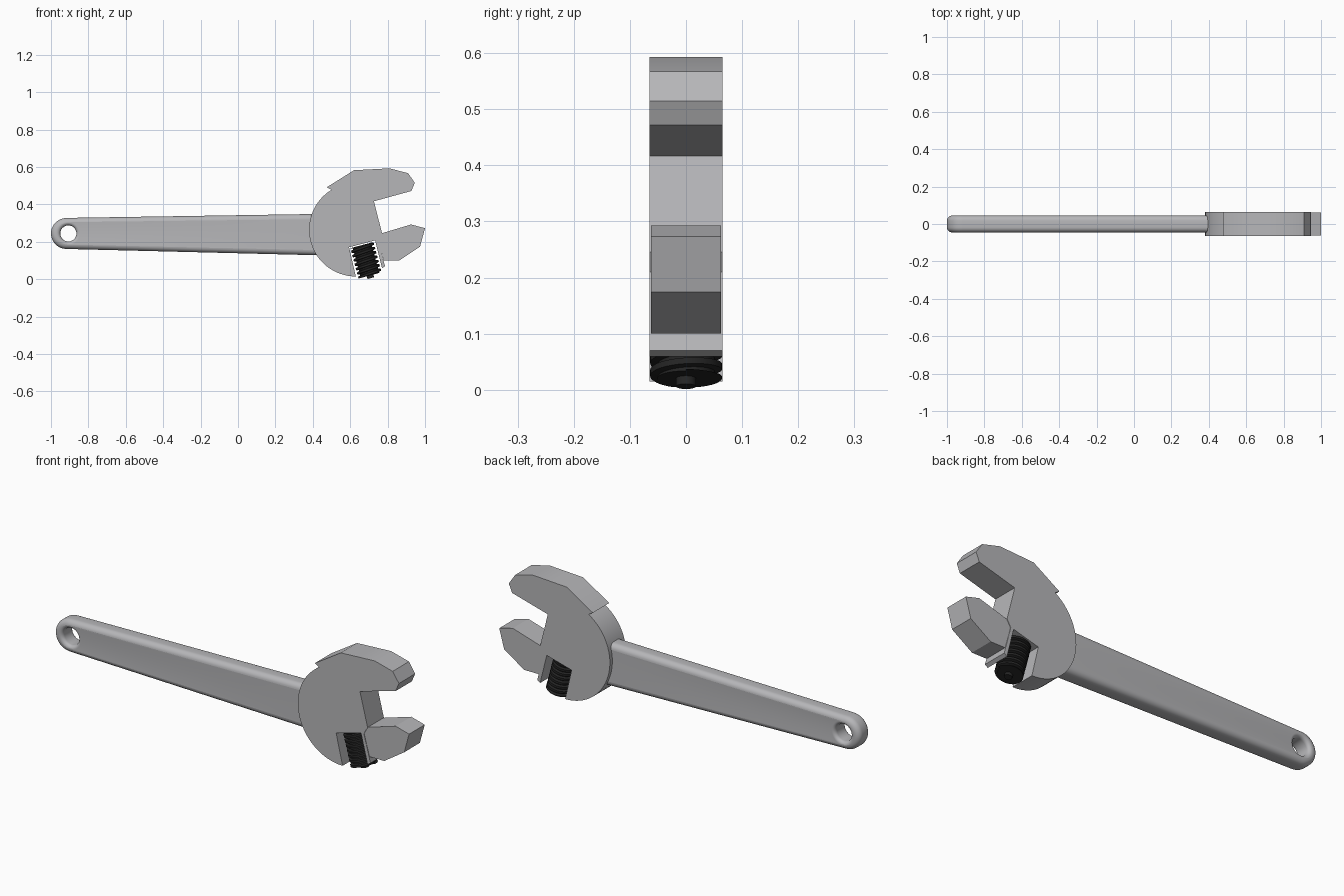
import bpy, bmesh
from math import sin, cos, pi, radians
from mathutils import Vector

if "Cube" in bpy.data.objects:
    bpy.data.objects.remove(bpy.data.objects["Cube"])


def material(name, rgb):
    m = bpy.data.materials.new(name)
    m.diffuse_color = (*rgb, 1)
    m.use_nodes = True
    m.node_tree.nodes["Principled BSDF"].inputs["Base Color"].default_value = m.diffuse_color
    return m


steel = material("steel grey", (0.47, 0.47, 0.485))
black = material("black screw", (0.018, 0.018, 0.018))


def finish(name, bm, mat, angle=30):
    bmesh.ops.recalc_face_normals(bm, faces=bm.faces)
    mesh = bpy.data.meshes.new(name)
    bm.to_mesh(mesh)
    bm.free()
    mesh.materials.append(mat)
    ob = bpy.data.objects.new(name, mesh)
    bpy.context.collection.objects.link(ob)
    bpy.ops.object.select_all(action='DESELECT')
    ob.select_set(True)
    bpy.context.view_layer.objects.active = ob
    bpy.ops.object.shade_smooth_by_angle(angle=radians(angle))
    return ob


def plate(name, pts, half, mat):
    """Extrude an x-z outline between y = -half and y = half."""
    bm = bmesh.new()
    f = bm.faces.new([bm.verts.new((x, -half, z)) for x, z in pts])
    r = bmesh.ops.extrude_face_region(bm, geom=[f])
    vs = [v for v in r["geom"] if isinstance(v, bmesh.types.BMVert)]
    bmesh.ops.translate(bm, verts=vs, vec=(0, 2 * half, 0))
    return finish(name, bm, mat)


# Head with fixed upper jaw, slot for the screw and thin wall beside it
arc = []
for i in range(31):
    a = radians(121.6 + (270 - 121.6) * i / 30)
    arc.append((0.63 + 0.25 * cos(a), 0.265 + 0.25 * sin(a)))
head = arc + [(0.594, 0.171), (0.733, 0.208), (0.77, 0.059), (0.786, 0.07),
              (0.749, 0.21), (0.77, 0.246), (0.727, 0.417), (0.927, 0.472),
              (0.945, 0.515), (0.91, 0.567), (0.81, 0.593), (0.62, 0.583),
              (0.475, 0.492)]
plate("head", head, 0.065, steel)

# Movable lower jaw
jaw = [(0.769, 0.246), (0.925, 0.293), (1.0, 0.273), (0.973, 0.174),
       (0.861, 0.10), (0.779, 0.10), (0.747, 0.215)]
plate("movable_jaw", jaw, 0.0625, steel)

# Handle: rounded tapering bar with a hanging hole, all edges rounded
N, HALF, R = 48, 0.045, 0.028
HX, HZ = -0.915, 0.245


def outer_ring(d):
    pts = []
    for i in range(N // 2 + 1):
        a = pi / 2 + 2 * pi * i / N
        pts.append((HX + (0.085 - d) * cos(a), HZ + (0.083 - d) * sin(a)))
    n = N // 2 - 1
    for i in range(n):
        t = i / (n - 1)
        pts.append((0.48, (0.127 + d) * (1 - t) + (0.35 - d) * t))
    return pts


def hole_ring(d):
    return [(-0.907 + (0.043 + d) * cos(pi / 2 + 2 * pi * i / N),
             HZ + (0.043 + d) * sin(pi / 2 + 2 * pi * i / N)) for i in range(N)]


def rounded_levels(r):
    """(inset, y) pairs running round one edge, from front to back."""
    q = [(r * (1 - sin(pi / 2 * i / 6)), -HALF + r * (1 - cos(pi / 2 * i / 6)))
         for i in range(7)]
    return q + [(d, -y) for d, y in reversed(q)]


rings = [(outer_ring(d), y) for d, y in rounded_levels(R)]
rings += [(hole_ring(d), -y) for d, y in rounded_levels(0.018)]
bm = bmesh.new()
rows = [[bm.verts.new((x, y, z)) for x, z in pts] for pts, y in rings]
for k, row in enumerate(rows):
    nxt = rows[(k + 1) % len(rows)]
    for i in range(N):
        j = (i + 1) % N
        bm.faces.new((row[i], row[j], nxt[j], nxt[i]))
finish("handle", bm, steel, 40)

# Adjusting screw: helical thread about an axis tilted 15 degrees
base = Vector((0.706, 0, 0.0205))
axis = Vector((-sin(radians(15)), 0, cos(radians(15))))
side = Vector((cos(radians(15)), 0, sin(radians(15))))
depth = Vector((0, 1, 0))
LENGTH, TURNS, SEG = 0.168, 7, 40
PITCH = LENGTH / TURNS
tooth = [(0.0, 0.051), (0.3, 0.051), (0.42, 0.064), (0.88, 0.064)]


def at(r, a, s):
    return base + axis * s + (side * cos(a) + depth * sin(a)) * r


bm = bmesh.new()
cols = []
for i in range(SEG + 1):
    a = 2 * pi * i / SEG
    col = [bm.verts.new(base)]
    for turn in range(-1 - (i == SEG), TURNS + 1 - (i == SEG)):
        for t, r in tooth:
            s = (turn + t + i / SEG) * PITCH
            col.append(bm.verts.new(at(r, a, min(max(s, 0), LENGTH))))
    col.append(bm.verts.new(base + axis * LENGTH))
    cols.append(col)
for i in range(SEG):
    p, q = cols[i], cols[i + 1]
    # the last column is numbered one turn lower so that the helix closes
    shift = len(tooth) if i == SEG - 1 else 0
    n = len(p) - 1
    for k in range(n):
        k0, k1 = min(k + shift, n), min(k + 1 + shift, n)
        if k == 0:
            k0 = 0
        vs = [p[k], p[k + 1], q[k1], q[k0]]
        if len(set(vs)) > 2:
            bm.faces.new(list(dict.fromkeys(vs)))
bmesh.ops.remove_doubles(bm, verts=bm.verts, dist=1e-5)
bmesh.ops.dissolve_degenerate(bm, edges=bm.edges, dist=1e-6)
finish("adjusting_screw", bm, black)

# Small pin at the lower end of the screw
bm = bmesh.new()
lo = [bm.verts.new(at(0.018, 2 * pi * i / 24, -0.015)) for i in range(24)]
hi = [bm.verts.new(at(0.018, 2 * pi * i / 24, 0.01)) for i in range(24)]
bm.faces.new(lo)
bm.faces.new(hi)
for i in range(24):
    bm.faces.new((lo[i], lo[i - 1], hi[i - 1], hi[i]))
finish("screw_pin", bm, black)
